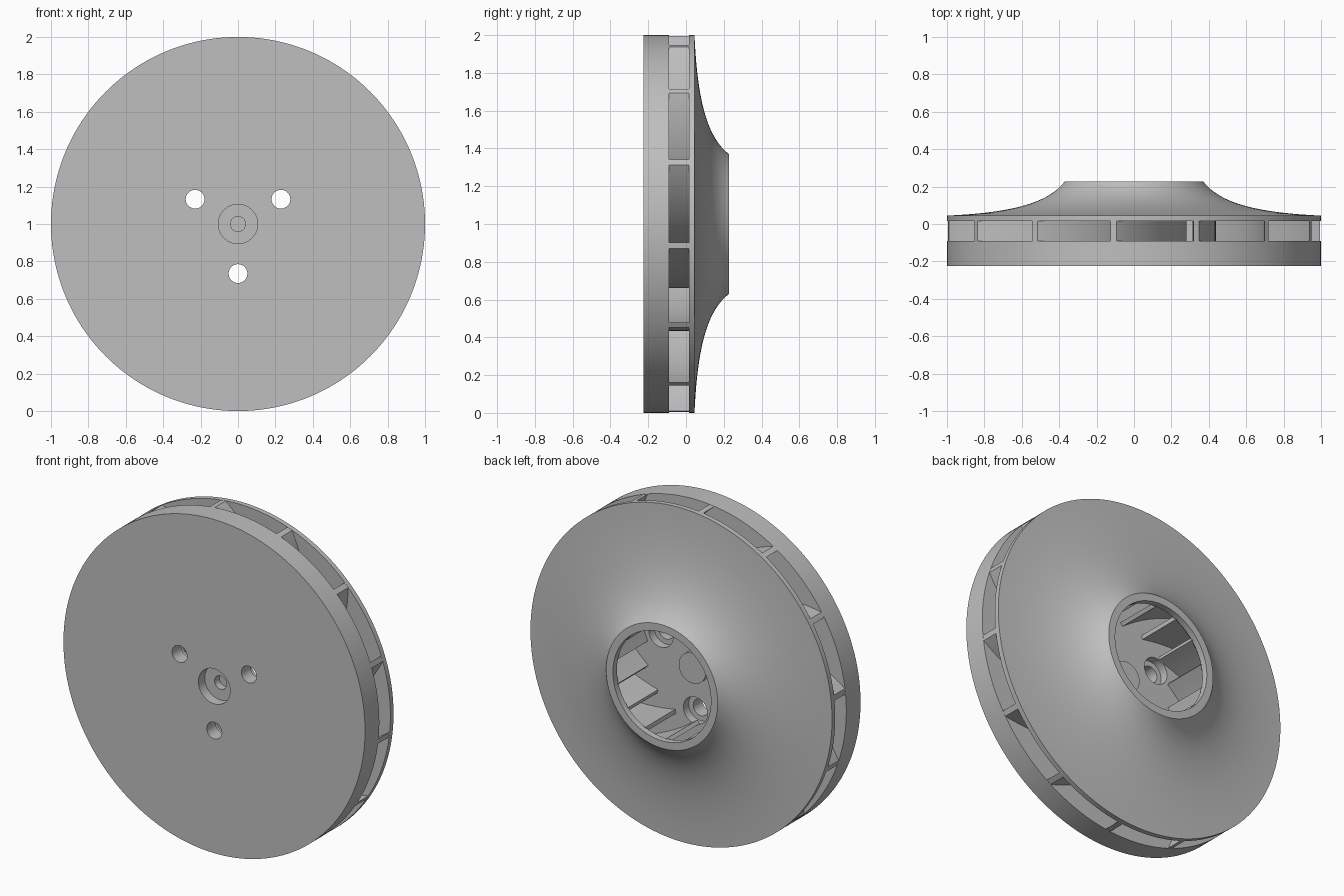
import bpy, bmesh, math
from mathutils import Vector

cube = bpy.data.objects.get("Cube")
if cube:
    bpy.data.objects.remove(cube, do_unlink=True)

SEGMENTS = 160
VANES = 14
FLOOR = -0.09          # inner face of the back plate

steel = bpy.data.materials.new("grey_metal")
GREY = (0.52, 0.52, 0.52, 1)
steel.diffuse_color = GREY
steel.use_nodes = True
steel.node_tree.nodes["Principled BSDF"].inputs["Base Color"].default_value = GREY


def finish(name, bm, smooth=True):
    bmesh.ops.recalc_face_normals(bm, faces=bm.faces[:])
    mesh = bpy.data.meshes.new(name)
    bm.to_mesh(mesh)
    bm.free()
    mesh.materials.append(steel)
    obj = bpy.data.objects.new(name, mesh)
    bpy.context.collection.objects.link(obj)
    obj.location.z = 1
    bpy.ops.object.select_all(action='DESELECT')
    obj.select_set(True)
    bpy.context.view_layer.objects.active = obj
    if smooth:
        bpy.ops.object.shade_smooth_by_angle(angle=math.radians(30))
    return obj


def lathe(name, profile, closed, smooth=True):
    """Revolve (radius, y) points about the y axis."""
    bm = bmesh.new()
    verts = [bm.verts.new((r, y, 0)) for r, y in profile]
    pairs = list(zip(verts, verts[1:]))
    if closed:
        pairs.append((verts[-1], verts[0]))
    edges = [bm.edges.new(p) for p in pairs]
    bmesh.ops.spin(bm, geom=verts + edges, cent=(0, 0, 0), axis=(0, 1, 0),
                   angle=math.tau, steps=SEGMENTS, use_merge=True)
    bmesh.ops.remove_doubles(bm, verts=bm.verts[:], dist=1e-5)
    return finish(name, bm, smooth)


def bezier(a, b, c, d, steps):
    pts = []
    for i in range(steps + 1):
        t = i / steps
        u = 1 - t
        pts.append(tuple(u**3 * p + 3 * u * u * t * q + 3 * u * t * t * r + t**3 * s
                         for p, q, r, s in zip(a, b, c, d)))
    return pts


# Back plate with blind front pocket and a raised centre boss
back_plate = lathe("back_plate", [
    (0, -0.12), (0.04, -0.12), (0.04, -0.165), (0.105, -0.165), (0.105, -0.225),
    (1, -0.225), (1, FLOOR), (0.09, FLOOR), (0.09, -0.06), (0, -0.06)], False, False)

# Three counterbored bolt holes
for k in range(3):
    a = math.radians(30 + 120 * k)
    cutter = lathe("bolt_hole_cutter", [
        (0, -0.3), (0.05, -0.3), (0.05, -0.14), (0.08, -0.14), (0.08, 0), (0, 0)],
        False, False)
    cutter.hide_render = True
    cutter.location = (0.265 * math.cos(a), 0, 1 + 0.265 * math.sin(a))
    bpy.context.view_layer.update()
    bpy.context.view_layer.objects.active = back_plate
    cut = back_plate.modifiers.new("bolt_hole", 'BOOLEAN')
    cut.object = cutter
    cut.solver = 'EXACT'
    bpy.ops.object.modifier_apply(modifier=cut.name)
    bpy.data.objects.remove(cutter, do_unlink=True)
bpy.ops.object.select_all(action='DESELECT')
back_plate.select_set(True)
bpy.ops.object.shade_smooth_by_angle(angle=math.radians(30))

# Flared shroud with a round inlet
outer = bezier((1, 0.045), (0.66, 0.06), (0.46, 0.11), (0.37, 0.228), 32)
inner = bezier((1, 0.015), (0.66, 0.03), (0.42, 0.08), (0.325, 0.19), 32)
lathe("shroud", outer + [(0.325, 0.228)] + inner[::-1], True)


def roof(radius):
    """Height of the shroud's inner surface at a radius."""
    for (r0, y0), (r1, y1) in zip(inner, inner[1:]):
        if r1 <= radius <= r0:
            return y0 + (y1 - y0) * (r0 - radius) / (r0 - r1)
    return inner[0][1] if radius > 1 else inner[-1][1]


# Swept vanes between plate and shroud
def vane_mesh(bm, angle, steps=24, half=0.012, bow=0.095):
    tip = Vector((math.cos(angle), math.sin(angle)))
    root_angle = angle - math.radians(60)
    root = Vector((math.cos(root_angle), math.sin(root_angle))) * 0.333
    chord = root - tip
    side = Vector((-chord.y, chord.x)).normalized()
    rings = []
    for i in range(steps + 1):
        s = i / steps
        mid = tip + chord * s + side * (4 * bow * s * (1 - s))
        along = chord + side * (4 * bow * (1 - 2 * s))
        across = Vector((-along.y, along.x)).normalized() * half
        ring = []
        for p in (mid + across, mid - across):
            if i == 0:      # trim the tip to the rim
                p = p - along * (p.length_squared - 1) / (2 * p.dot(along))
                p = p.normalized() * 0.999
            ring.append(bm.verts.new((p.x, FLOOR - 0.01, p.y)))
            ring.append(bm.verts.new((p.x, roof(p.length) + 0.01, p.y)))
        rings.append((ring[0], ring[1], ring[3], ring[2]))
    for a, b in zip(rings, rings[1:]):
        for j in range(4):
            k = (j + 1) % 4
            bm.faces.new((a[j], a[k], b[k], b[j]))
    bm.faces.new(rings[0])
    bm.faces.new(rings[-1])


bm = bmesh.new()
for n in range(VANES):
    vane_mesh(bm, math.radians(-6.6) + math.tau * n / VANES)
finish("vanes", bm)
